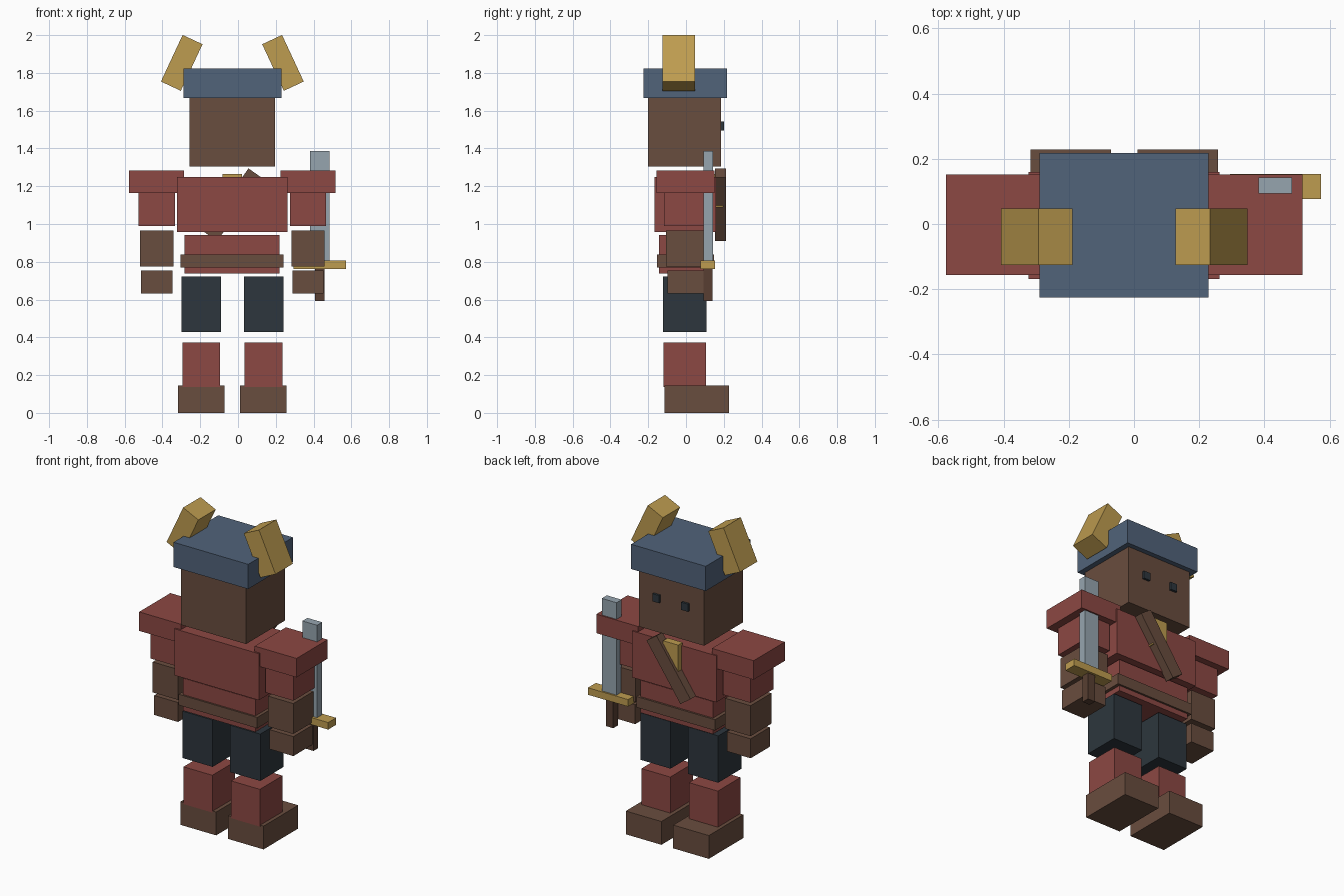
import bpy, math

if "Cube" in bpy.data.objects:
    bpy.data.objects.remove(bpy.data.objects["Cube"])


def material(name, rgb):
    lin = [((c / 255 + 0.055) / 1.055) ** 2.4 for c in rgb]
    m = bpy.data.materials.new(name)
    m.diffuse_color = (*lin, 1)
    m.use_nodes = True
    m.node_tree.nodes["Principled BSDF"].inputs["Base Color"].default_value = m.diffuse_color
    return m


RED = material("red_cloth", (140, 72, 67))
BROWN = material("brown_leather", (105, 77, 62))
DARK_BROWN = material("dark_leather", (88, 63, 50))
BLUE = material("blue_steel", (81, 99, 122))
GOLD = material("gold", (190, 156, 80))
DARK = material("dark_cloth", (45, 54, 61))
SILVER = material("silver", (150, 165, 175))

MID = -0.03  # body centre line


def block(name, mat, xs, ys, zs, tilt=0):
    """Box given by its extents, tilted about its own centre around y."""
    spans = (xs, ys, zs)
    centre = [(a + b) / 2 for a, b in spans]
    half = [(b - a) / 2 for a, b in spans]
    verts = [(sx * half[0], sy * half[1], sz * half[2])
             for sx in (-1, 1) for sy in (-1, 1) for sz in (-1, 1)]
    faces = [(0, 1, 3, 2), (4, 6, 7, 5), (0, 4, 5, 1),
             (2, 3, 7, 6), (0, 2, 6, 4), (1, 5, 7, 3)]
    mesh = bpy.data.meshes.new(name)
    mesh.from_pydata(verts, [], faces)
    mesh.materials.append(mat)
    ob = bpy.data.objects.new(name, mesh)
    ob.location = centre
    ob.rotation_euler.y = math.radians(tilt)
    bpy.context.collection.objects.link(ob)
    return ob


def pair(name, mat, near, far, ys, zs, tilt=0):
    """Two boxes mirrored about the body centre line."""
    block(name + "_right", mat, (MID + near, MID + far), ys, zs, -tilt)
    block(name + "_left", mat, (MID - far, MID - near), ys, zs, tilt)


# Head, helmet and horns
block("head", BROWN, (-0.256, 0.196), (-0.2, 0.186), (1.304, 1.67))
block("helmet", BLUE, (-0.289, 0.229), (-0.226, 0.217), (1.668, 1.823))
pair("horn", GOLD, 0.21, 0.326, (-0.125, 0.047), (1.717, 1.989), 25)
pair("eye", DARK, 0.077, 0.123, (0.18, 0.2), (1.495, 1.543))

# Torso, belt, strap and badge
block("chest", RED, (-0.323, 0.262), (-0.168, 0.16), (0.957, 1.249))
block("waist", RED, (-0.282, 0.221), (-0.143, 0.135), (0.737, 0.941))
block("belt", BROWN, (-0.304, 0.241), (-0.154, 0.147), (0.77, 0.838))
block("chest_strap", BROWN, (-0.07, 0.015), (0.154, 0.213), (0.897, 1.307), 35)
block("badge", GOLD, (-0.082, 0.022), (0.15, 0.195), (1.09, 1.265))

# Arms
pair("pauldron", RED, 0.256, 0.546, (-0.157, 0.152), (1.164, 1.283))
pair("upper_arm", RED, 0.304, 0.496, (-0.117, 0.11), (0.989, 1.2))
pair("forearm", BROWN, 0.312, 0.488, (-0.106, 0.1), (0.774, 0.965))
pair("hand", BROWN, 0.318, 0.483, (-0.098, 0.092), (0.631, 0.753))

# Legs
pair("thigh", DARK, 0.061, 0.27, (-0.122, 0.109), (0.427, 0.721))
pair("shin", RED, 0.065, 0.265, (-0.119, 0.106), (0.138, 0.372))
pair("boot", BROWN, 0.041, 0.288, (-0.115, 0.228), (0, 0.146))

# Sword
block("sword_blade", SILVER, (0.382, 0.484), (0.093, 0.143), (0.805, 1.387))
block("sword_guard", GOLD, (0.294, 0.573), (0.076, 0.154), (0.763, 0.807))
block("sword_grip", DARK_BROWN, (0.407, 0.459), (0.093, 0.14), (0.592, 0.764))
